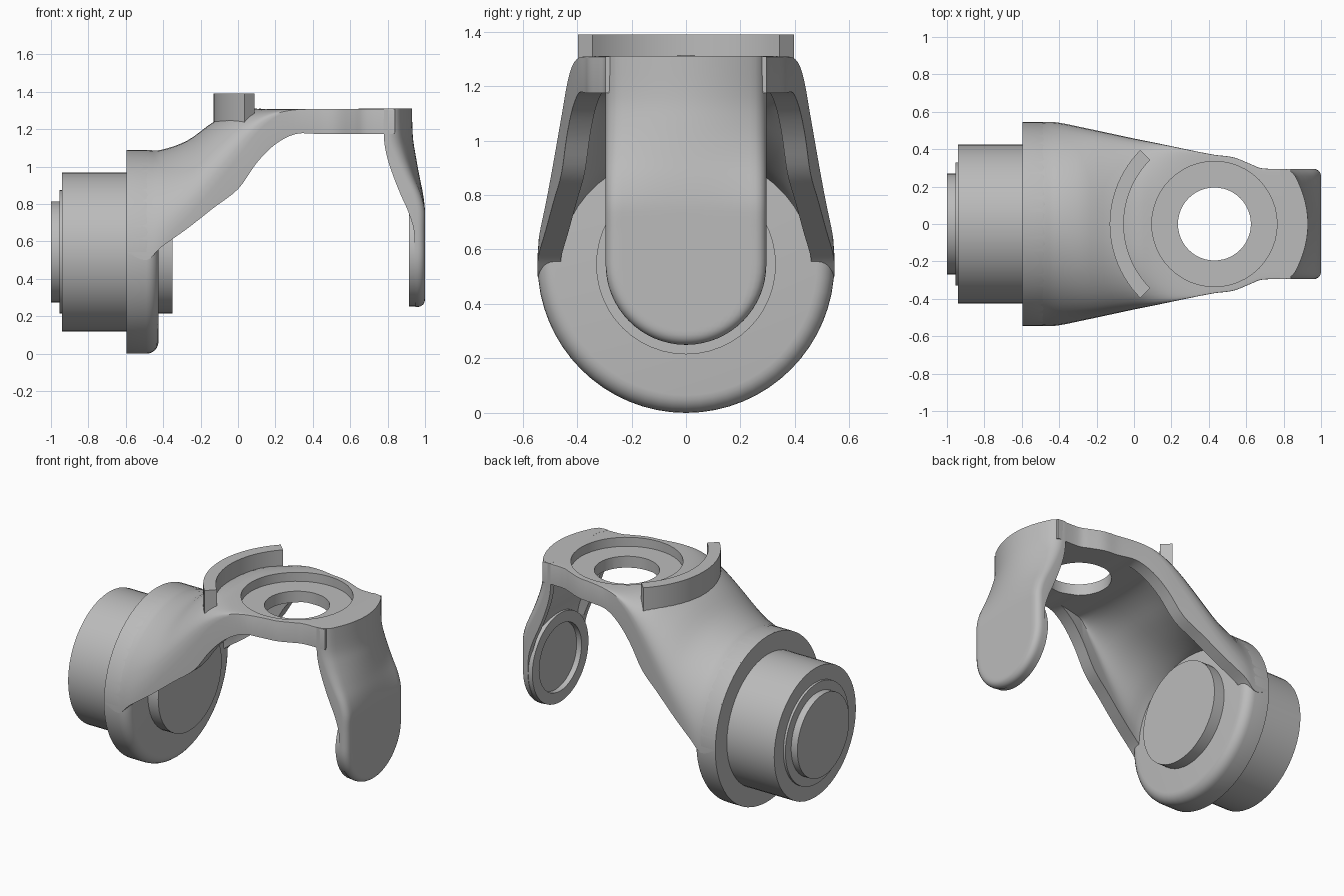
import bpy
import bmesh
from math import sin, cos, pi, hypot, sqrt, radians

old = bpy.data.objects.get("Cube")
if old:
    bpy.data.objects.remove(old)

grey = bpy.data.materials.new("plain grey")
grey.use_nodes = True
COLOUR = (0.5, 0.5, 0.5, 1)
grey.diffuse_color = COLOUR
grey.node_tree.nodes["Principled BSDF"].inputs["Base Color"].default_value = COLOUR

AXIS_Z = 0.545      # height of the tilt axis
PLATE_X = 0.43      # centre of the round seat
TOP = 1.31


def loft(name, rings, closed=False):
    """Skin closed rings of points; cap the ends unless the loft is closed."""
    bm = bmesh.new()
    rows = [[bm.verts.new(p) for p in ring] for ring in rings]
    n = len(rows[0])
    pairs = list(zip(rows, rows[1:])) + ([(rows[-1], rows[0])] if closed else [])
    for a, b in pairs:
        for i in range(n):
            j = (i + 1) % n
            bm.faces.new((a[i], a[j], b[j], b[i]))
    if not closed:
        bm.faces.new(rows[0])
        bm.faces.new(rows[-1])
    bmesh.ops.recalc_face_normals(bm, faces=bm.faces)
    mesh = bpy.data.meshes.new(name)
    bm.to_mesh(mesh)
    bm.free()
    mesh.materials.append(grey)
    ob = bpy.data.objects.new(name, mesh)
    bpy.context.collection.objects.link(ob)
    return ob


def lathe(name, profile, closed=False, sides=48):
    """Turn (x, radius) points about the tilt axis."""
    turn = [2 * pi * i / sides for i in range(sides)]
    return loft(name, [[(x, r * cos(a), AXIS_Z + r * sin(a)) for a in turn]
                       for x, r in profile], closed)


def smooth_rows(rows, steps=4):
    """Catmull-Rom interpolation between table rows."""
    out = []
    for i in range(len(rows) - 1):
        p0, p1 = rows[max(i - 1, 0)], rows[i]
        p2, p3 = rows[i + 1], rows[min(i + 2, len(rows) - 1)]
        for k in range(steps):
            t = k / steps
            out.append([b + t * ((c - a) / 2 + t * (a - 2.5 * b + 2 * c - d / 2
                        + t * (1.5 * (b - c) + (d - a) / 2)))
                        for a, b, c, d in zip(p0, p1, p2, p3)])
    return out + [rows[-1]]


def finish(ob, angle=35):
    bpy.ops.object.select_all(action='DESELECT')
    bpy.context.view_layer.objects.active = ob
    ob.select_set(True)
    bpy.ops.object.shade_smooth_by_angle(angle=radians(angle))


def arch(w, base, shoulder, top, power, count=24):
    """Vertical sides up to the shoulder, then a superelliptic arch."""
    pts = [(w, base)]
    for i in range(count + 1):
        a = pi * i / count
        c, s = cos(a), sin(a)
        y = w * abs(c) ** (2 / power) * (1 if c > 0 else -1)
        pts.append((y, shoulder + (top - shoulder) * max(s, 0) ** (2 / power)))
    return pts + [(-w, base)]


# Motor housing, flange and bearing along the tilt axis
flange = [(-0.595, 0.545), (-0.49, 0.545)]
flange += [(-0.49 + 0.065 * sin(a), 0.48 + 0.065 * cos(a))
           for a in (pi * k / 12 for k in range(1, 7))]
finish(lathe("flange", flange, sides=64))
finish(lathe("motor_housing", [(-0.94, 0.425), (-0.59, 0.425)]))
finish(lathe("motor_step", [(-0.955, 0.33), (-0.93, 0.33)]))
finish(lathe("motor_cap", [(-1, 0.27), (-0.94, 0.27)]))
finish(lathe("bearing", [(-0.45, 0.33), (-0.35, 0.33)]))

# Hollow arm and plate: x, half width, rim, shoulder, top, ceiling, power
stations = [
    (-0.59, 0.545, 0.54, 0.545, 1.09, 0.96, 2),
    (-0.49, 0.545, 0.5, 0.545, 1.09, 0.96, 2),
    (-0.41, 0.543, 0.57, 0.59, 1.09, 0.96, 2),
    (-0.27, 0.515, 0.67, 0.73, 1.14, 1.0, 2.1),
    (-0.13, 0.485, 0.78, 0.89, 1.24, 1.06, 2.3),
    (0, 0.457, 0.88, 1.05, 1.305, 1.13, 2.7),
    (0.1, 0.437, 1.02, 1.18, TOP, 1.165, 3.2),
    (0.2, 0.416, 1.12, 1.265, TOP, 1.175, 4),
    (0.31, 0.393, 1.175, 1.3, TOP, 1.175, 5),
    (0.43, 0.37, 1.175, 1.305, TOP, 1.175, 6),
    (0.53, 0.357, 1.175, 1.305, TOP, 1.175, 6),
    (0.62, 0.322, 1.175, 1.305, TOP, 1.175, 6),
    (0.69, 0.297, 1.175, 1.305, TOP, 1.175, 6),
    (0.84, 0.295, 1.175, 1.305, TOP, 1.175, 6),
]
rings = []
for x, w, rim, shoulder, top, ceiling, power in smooth_rows(stations):
    ceiling = max(ceiling, rim)
    inner_shoulder = min(max(rim, shoulder - 0.04), ceiling)
    outer = arch(w, rim, shoulder, top, power)
    inner = arch(w - 0.085, rim, inner_shoulder, ceiling, min(power, 3))
    rings.append([(x, y, z) for y, z in outer + inner[::-1]])
arm = loft("hollow_arm", rings)

# Seat recess and through hole in the plate
for radius, floor in ((0.335, 1.25), (0.195, 0.9)):
    circle = [(PLATE_X + radius * cos(pi * i / 24), radius * sin(pi * i / 24))
              for i in range(48)]
    cutter = loft("seat_cutter", [[(x, y, z) for x, y in circle] for z in (floor, 1.6)])
    cutter.hide_render = True
    cut = arm.modifiers.new("seat_cut", 'BOOLEAN')
    cut.operation, cut.solver, cut.object = 'DIFFERENCE', 'EXACT', cutter
    bpy.context.view_layer.objects.active = arm
    bpy.ops.object.modifier_apply(modifier=cut.name)
    bpy.data.objects.remove(cutter)
finish(arm)

# Curved collar standing behind the seat
section = [(0.485, 1.2), (0.56, 1.2), (0.56, 1.39), (0.485, 1.39)]
sweep = [radians(135 + 90 * i / 24) for i in range(25)]
finish(loft("collar", [[(PLATE_X + r * cos(a), r * sin(a), z) for r, z in section]
                       for a in sweep]))

# Hanging bracket: z, outer x, outer curve, rib x, channel x
bracket = [
    (TOP, 0.93, 0.09, 0.78, 0.8),
    (1.16, 0.935, 0.09, 0.78, 0.82),
    (1.06, 0.95, 0.075, 0.795, 0.85),
    (0.95, 0.97, 0.045, 0.83, 0.885),
    (0.85, 0.99, 0.015, 0.87, 0.925),
    (0.76, 1, 0, 0.91, 0.95),
    (0.66, 1, 0, 0.94, 0.95),
    (AXIS_Z, 1, 0, 0.945, 0.95),
]
R, ROUND = 0.295, 0.04
rows = smooth_rows(bracket)
for k in range(1, 17):
    rows.append([AXIS_Z - R * sin(pi / 2 * k / 16.2)] + bracket[-1][1:4] + [0.95]
                if isinstance(bracket[-1], list)
                else [AXIS_Z - R * sin(pi / 2 * k / 16.2), *bracket[-1][1:]])
rings = []
for z, outer_x, curve, rib, channel in rows:
    drop = max(AXIS_Z - z, 0)
    w = sqrt(R * R - drop * drop)
    ys = [w * sin(pi / 2 * i / 12) for i in range(-12, 13)]
    skin = []
    for y in ys:
        gap = max(ROUND - (R - hypot(y, drop)), 0)
        fillet = ROUND - sqrt(max(ROUND ** 2 - gap ** 2, 0))
        skin.append((min(outer_x, 1) - curve * (y / R) ** 2 - fillet, y, z))
    back = [(rib if abs(y) > 0.25 else channel, y, z) for y in ys]
    rings.append(skin + back[::-1])
finish(loft("bracket", rings), 45)

# Bearing ring on the inner face of the bracket
finish(lathe("bracket_ring", [(0.915, 0.22), (0.915, 0.292), (0.96, 0.292), (0.96, 0.22)],
             closed=True))
